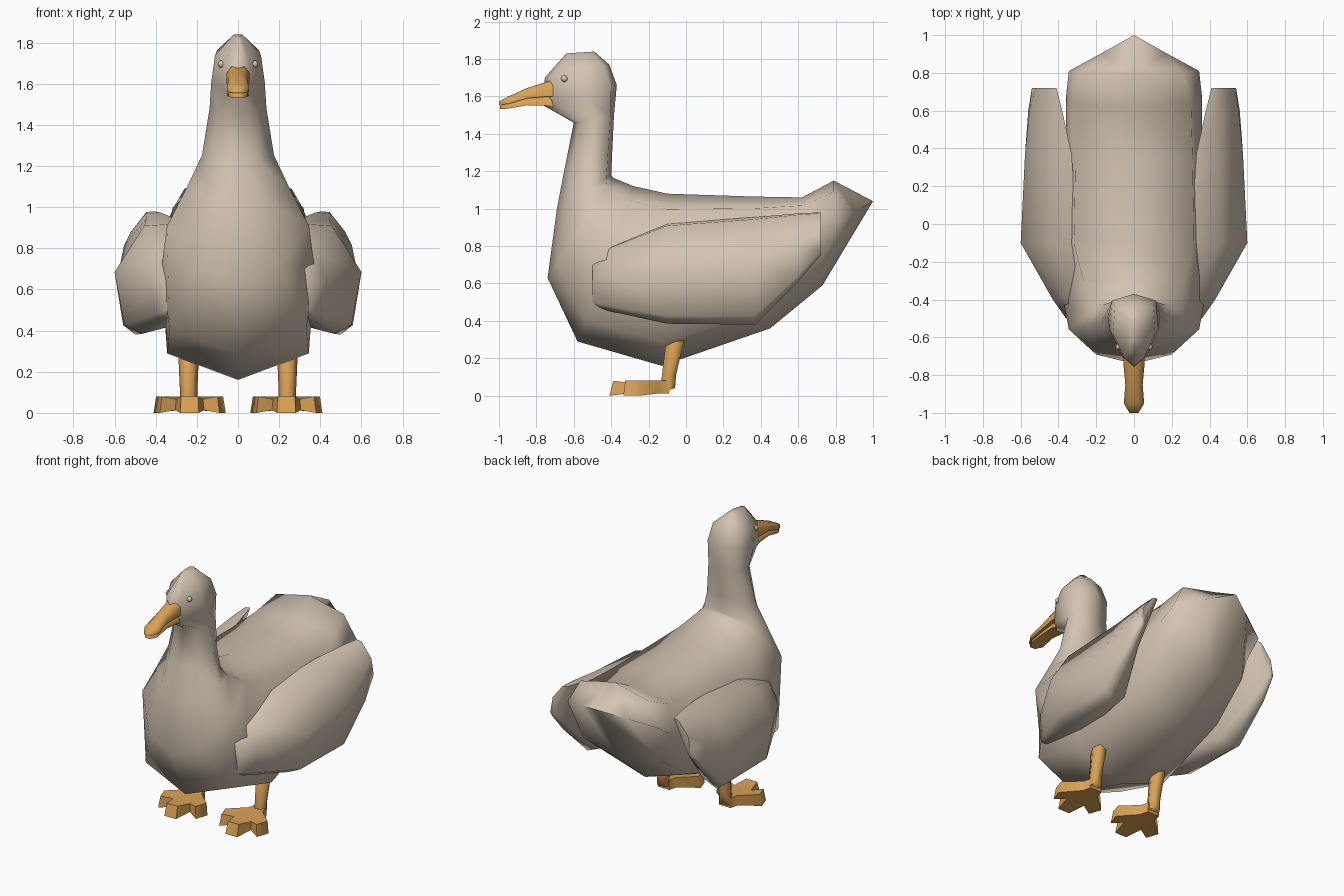
import bpy, bmesh, math

if "Cube" in bpy.data.objects:
    bpy.data.objects.remove(bpy.data.objects["Cube"])


def material(name, rgb):
    m = bpy.data.materials.new(name)
    m.diffuse_color = (*rgb, 1)
    m.use_nodes = True
    m.node_tree.nodes["Principled BSDF"].inputs["Base Color"].default_value = m.diffuse_color
    return m


FEATHER = material("warm feather beige", (0.65, 0.55, 0.445))
ORANGE = material("bill orange", (0.70, 0.36, 0.09))


def finish(bm, name, mat, mirror=False):
    bmesh.ops.recalc_face_normals(bm, faces=bm.faces)
    me = bpy.data.meshes.new(name)
    bm.to_mesh(me)
    bm.free()
    me.materials.append(mat)
    ob = bpy.data.objects.new(name, me)
    bpy.context.collection.objects.link(ob)
    if mirror:
        ob.modifiers.new("mirror", 'MIRROR').use_mirror_merge = False
    return ob


def loft(name, rings, mat, mirror=False):
    bm = bmesh.new()
    loops = [[bm.verts.new(p) for p in r] for r in rings]
    n = len(rings[0])
    for a, b in zip(loops, loops[1:]):
        for i in range(n):
            j = (i + 1) % n
            bm.faces.new((a[i], a[j], b[j], b[i]))
    for end in (loops[0], loops[-1]):
        bmesh.ops.triangulate(bm, faces=[bm.faces.new(end)])
    return finish(bm, name, mat, mirror)


# Body, neck and head: one loft from tail to crown.
# Each section: back (y, z), belly/front (y, z), half width, back and front squareness
sections = [
    ((0.62, 1.06), (0.73, 0.59), 0.36, 0.84, 0.80),
    ((0.35, 1.065), (0.45, 0.36), 0.36, 0.86, 0.88),
    ((-0.10, 1.08), (-0.13, 0.16), 0.37, 0.86, 0.93),
    ((-0.28, 1.12), (-0.58, 0.29), 0.37, 0.72, 0.90),
    ((-0.39, 1.165), (-0.74, 0.63), 0.345, 0.60, 0.58),
    ((-0.40, 1.18), (-0.69, 1.00), 0.25, 0.65, 0.55),
    ((-0.395, 1.29), (-0.65, 1.21), 0.175, 0.75, 0.60),
    ((-0.385, 1.50), (-0.60, 1.46), 0.138, 0.80, 0.65),
    ((-0.37, 1.66), (-0.76, 1.55), 0.13, 0.90, 0.48),
    ((-0.41, 1.77), (-0.755, 1.70), 0.112, 0.90, 0.48),
    ((-0.49, 1.84), (-0.64, 1.83), 0.025, 0.80, 0.50),
]
tail = [(0, 0.79, 1.15), (0.26, 0.79, 1.09), (0.345, 0.81, 0.93),
        (0.17, 0.905, 0.985), (0, 1.0, 1.04)]
rings = [tail + [(-x, y, z) for x, y, z in tail[3:0:-1]]]
for back, front, w, sb, sf in sections:
    half = [(0, 0), (sb * w, 0.09), (w, 0.48), (sf * w, 0.86), (0, 1)]
    full = half + [(-x, t) for x, t in half[3:0:-1]]
    rings.append([(x, back[0] + (front[0] - back[0]) * t,
                   back[1] + (front[1] - back[1]) * t) for x, t in full])
loft("body", rings, FEATHER)

# Folded wings: y, low z, high z, inner x, outer x, outward slant of the thin tip
wing = [
    (-0.50, 0.48, 0.72, 0.27, 0.36, 0),
    (-0.40, 0.45, 0.80, 0.28, 0.43, 0),
    (-0.10, 0.385, 0.92, 0.30, 0.60, 0),
    (0.37, 0.38, 0.955, 0.33, 0.59, 0.25),
    (0.60, 0.61, 0.975, 0.38, 0.575, 0.55),
    (0.72, 0.75, 0.98, 0.41, 0.545, 0.85),
]
rings = []
for y, zl, zh, xi, xo, k in wing:
    shape = [(0.9 * k, 0.08), (0, 1), (0.52 - 0.3 * k, 0.98), (1 - 0.2 * k, 0.56),
             (0.84 + 0.15 * k, 0.08), (0.55 + 0.38 * k, 0)]
    rings.append([(xi + (xo - xi) * u, y, zl + (zh - zl) * v) for u, v in shape])
loft("wings", rings, FEATHER, True)


# Bill: y, low z, high z, half width
def bill(name, stations):
    loft(name, [[(-w, y, a), (-w, y, a + (b - a) * .55), (-w * .55, y, b),
                 (w * .55, y, b), (w, y, a + (b - a) * .55), (w, y, a)]
                for y, a, b, w in stations], ORANGE)


bill("upper_bill", [(-0.71, 1.60, 1.69, 0.056), (-0.74, 1.60, 1.68, 0.056),
                    (-0.85, 1.59, 1.645, 0.046), (-0.95, 1.56, 1.60, 0.054),
                    (-1.00, 1.555, 1.573, 0.024)])
bill("lower_bill", [(-0.71, 1.54, 1.60, 0.05), (-0.74, 1.55, 1.60, 0.05),
                    (-0.85, 1.553, 1.59, 0.042), (-0.95, 1.535, 1.565, 0.046),
                    (-0.995, 1.532, 1.552, 0.02)])

# Eyes
bm = bmesh.new()
bmesh.ops.create_uvsphere(bm, u_segments=12, v_segments=8, radius=0.018)
bmesh.ops.translate(bm, verts=bm.verts, vec=(0.08, -0.65, 1.695))
finish(bm, "eyes", FEATHER, True)

# Legs: centre y, z, half width, half depth
legs = [(-0.095, 0.03, 0.044, 0.042), (-0.092, 0.10, 0.042, 0.045),
        (-0.06, 0.28, 0.050, 0.058), (-0.05, 0.33, 0.03, 0.04)]
loft("legs", [[(0.24 + w * math.cos(k * math.pi / 3),
                y + d * math.sin(k * math.pi / 3), z + 0.3 * d * math.sin(k * math.pi / 3))
               for k in range(6)] for y, z, w, d in legs], ORANGE, True)

# Webbed feet: half outline mirrored about the foot centre, webs thinner than toes
half = [(0.045, -0.09, 0), (0.06, -0.15, 0), (0.175, -0.25, 0), (0.145, -0.335, 0),
        (0.07, -0.295, 0.013), (0.045, -0.40, 0)]
outline = half + [(-x, y, d) for x, y, d in reversed(half)]
bm = bmesh.new()
low = [bm.verts.new((0.235 + x, y - (0.01 if y < -0.35 else 0), 0.012 + d if y > -0.2 else d))
       for x, y, d in outline]
top = [bm.verts.new((0.235 + x * 0.93, y * 0.97, 0.08 - d)) for x, y, d in outline]
n = len(outline)
for i in range(n):
    j = (i + 1) % n
    bm.faces.new((low[i], low[j], top[j], top[i]))
caps = [bm.faces.new(low), bm.faces.new(top)]
bmesh.ops.triangulate(bm, faces=caps)
finish(bm, "feet", ORANGE, True)

# Smooth shading, with only the hardest creases kept
for ob in bpy.context.collection.objects:
    ob.select_set(True)
    bpy.context.view_layer.objects.active = ob
bpy.ops.object.shade_smooth_by_angle(angle=math.radians(75))
